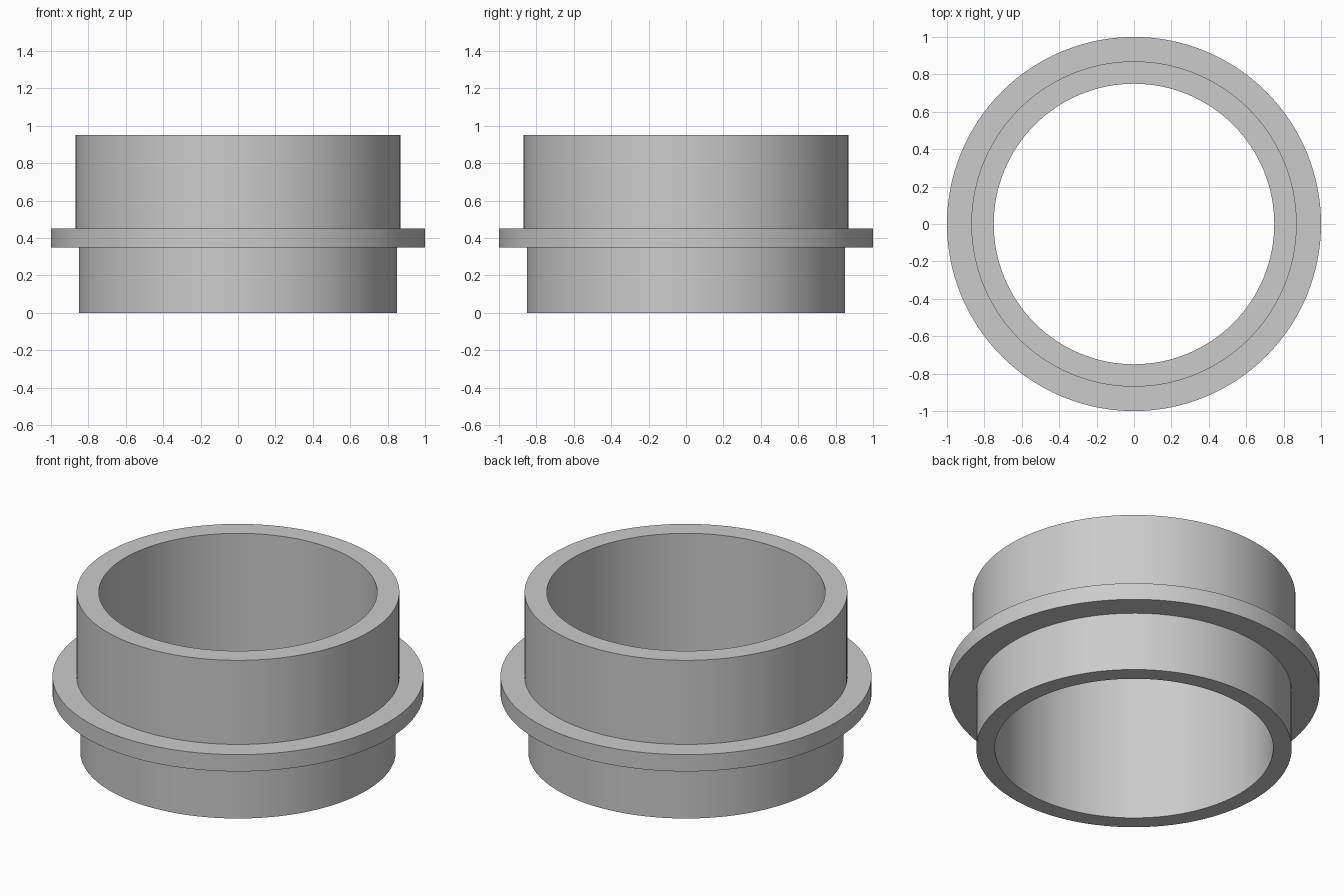
import bpy, bmesh, math

cube = bpy.data.objects.get("Cube")
if cube:
    bpy.data.objects.remove(cube, do_unlink=True)

SEGMENTS = 128

# Single plain grey material
grey = bpy.data.materials.new("plain grey")
grey.use_nodes = True
colour = (0.6, 0.6, 0.6, 1)
grey.diffuse_color = colour
grey.node_tree.nodes["Principled BSDF"].inputs["Base Color"].default_value = colour


def lathe(name, profile):
    """Revolve a closed (radius, height) profile around the z axis."""
    bm = bmesh.new()
    rings = []
    for i in range(SEGMENTS):
        a = 2 * math.pi * i / SEGMENTS
        rings.append([bm.verts.new((r * math.cos(a), r * math.sin(a), z)) for r, z in profile])
    count = len(profile)
    for i, ring in enumerate(rings):
        following = rings[(i + 1) % SEGMENTS]
        for j in range(count):
            k = (j + 1) % count
            bm.faces.new((ring[j], following[j], following[k], ring[k]))
    bmesh.ops.recalc_face_normals(bm, faces=bm.faces)
    mesh = bpy.data.meshes.new(name)
    bm.to_mesh(mesh)
    bm.free()
    mesh.materials.append(grey)
    obj = bpy.data.objects.new(name, mesh)
    bpy.context.collection.objects.link(obj)
    bpy.ops.object.select_all(action="DESELECT")
    obj.select_set(True)
    bpy.context.view_layer.objects.active = obj
    bpy.ops.object.shade_smooth_by_angle(angle=math.radians(30))
    return obj


# Hollow sleeve: lower spigot, projecting flange, wider upper collar, straight bore
bore, spigot, flange, collar = 0.75, 0.85, 1.0, 0.87
flange_base, flange_top, height = 0.35, 0.45, 0.95
lathe("flanged_sleeve", [
    (bore, 0), (spigot, 0),
    (spigot, flange_base), (flange, flange_base),
    (flange, flange_top), (collar, flange_top),
    (collar, height), (bore, height),
])
